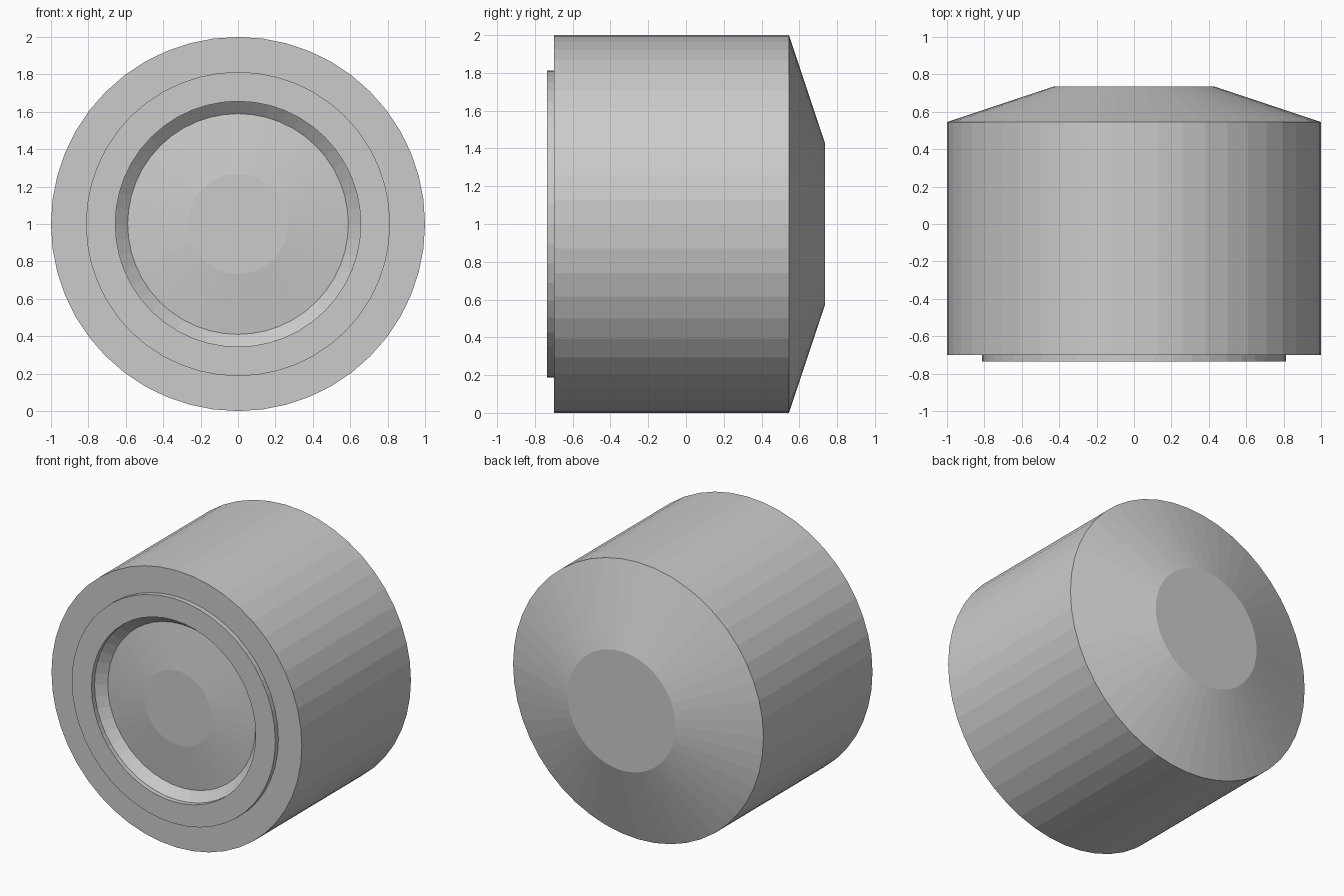
import bpy
from math import cos, sin, tau

if "Cube" in bpy.data.objects:
    bpy.data.objects.remove(bpy.data.objects["Cube"])

SIDES = 48
AXIS_Z = 1.0


def lathe(name, profile):
    """Turn (radius, y) points around the y axis; radius 0 ends become flat caps."""
    verts, faces, rings = [], [], []
    for r, y in profile:
        if r == 0:
            continue
        rings.append(len(verts))
        for i in range(SIDES):
            a = tau * i / SIDES
            verts.append((r * cos(a), y, AXIS_Z + r * sin(a)))
    for a, b in zip(rings, rings[1:]):
        for i in range(SIDES):
            j = (i + 1) % SIDES
            faces.append((a + i, a + j, b + j, b + i))
    if profile[0][0] == 0:
        faces.append(tuple(reversed(range(SIDES))))
    if profile[-1][0] == 0:
        faces.append(tuple(range(rings[-1], rings[-1] + SIDES)))
    mesh = bpy.data.meshes.new(name)
    mesh.from_pydata(verts, [], faces)
    mesh.update()
    obj = bpy.data.objects.new(name, mesh)
    bpy.context.collection.objects.link(obj)
    return obj


# Drum with tapered back
lathe("housing", [(0, 0.735), (0.43, 0.735), (1.0, 0.545), (1.0, -0.70), (0.813, -0.70)])

# Raised lip around the opening
lathe("front_ring", [(0.813, -0.70), (0.813, -0.735), (0.656, -0.735), (0.656, -0.70)])

# Sloped wall of the recess
lathe("recess_bezel", [(0.656, -0.70), (0.59, -0.643)])

# Shallow convex lens with flat centre
lathe("lens", [(0.59, -0.643), (0.267, -0.683), (0, -0.683)])
